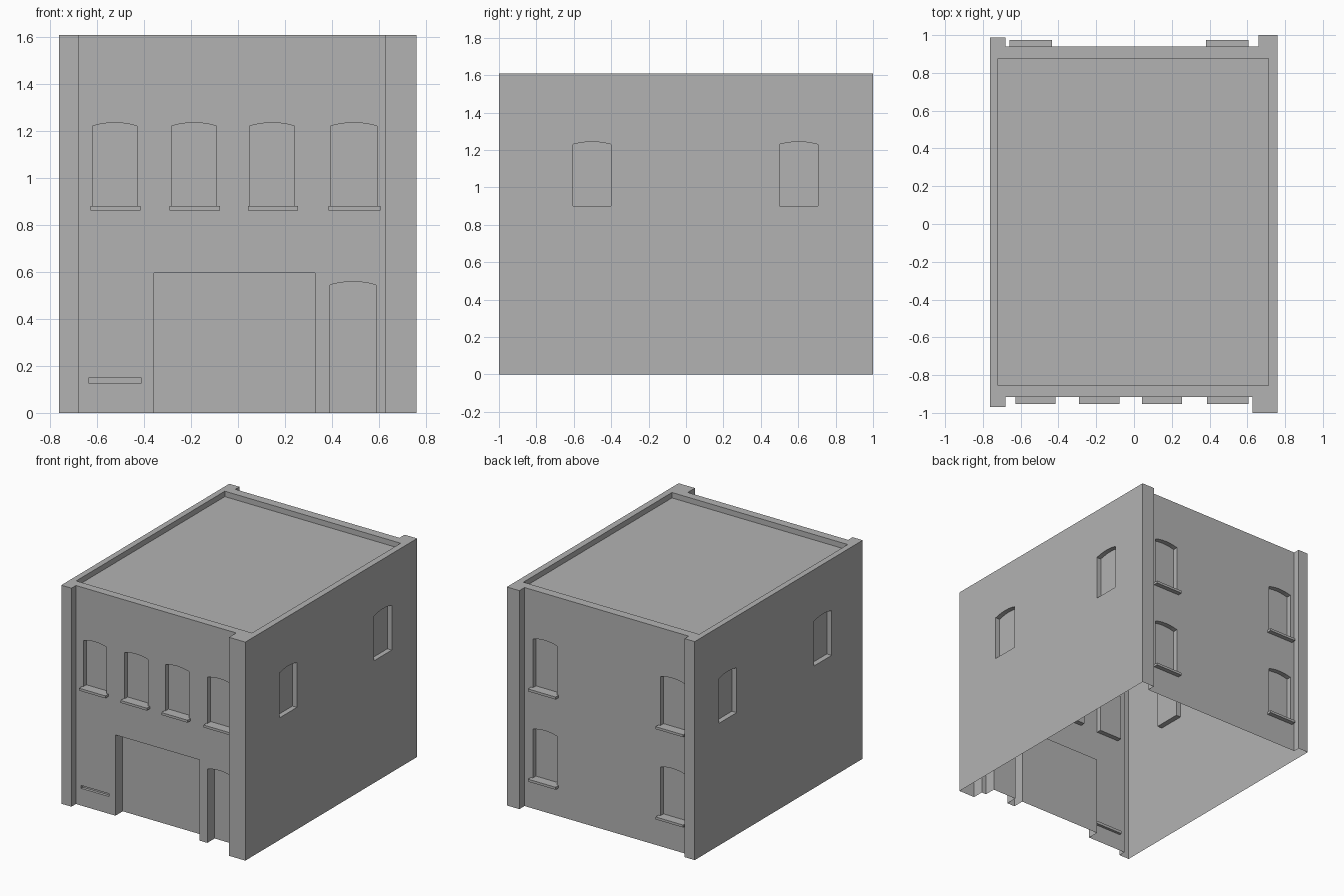
import bpy, bmesh

cube = bpy.data.objects.get("Cube")
if cube:
    bpy.data.objects.remove(cube, do_unlink=True)

GREY = (0.45, 0.45, 0.45, 1)
mat = bpy.data.materials.new("plain_grey")
mat.use_nodes = True
mat.diffuse_color = GREY
mat.node_tree.nodes["Principled BSDF"].inputs["Base Color"].default_value = GREY

HEIGHT = 1.61
FRONT, BACK, SIDE = -0.916, 0.94, 0.76


def add_prism(bm, points, axis, start, end):
    """Extrude an outline along an axis from start to end."""
    def place(p, d):
        u, v = p
        return {"x": (d, u, v), "y": (u, d, v), "z": (u, v, d)}[axis]
    a = [bm.verts.new(place(p, start)) for p in points]
    b = [bm.verts.new(place(p, end)) for p in points]
    bm.faces.new(a)
    bm.faces.new(b[::-1])
    for i in range(len(a)):
        j = (i + 1) % len(a)
        bm.faces.new((a[i], b[i], b[j], a[j]))


def make_object(name, bm):
    bmesh.ops.recalc_face_normals(bm, faces=bm.faces)
    mesh = bpy.data.meshes.new(name)
    bm.to_mesh(mesh)
    bm.free()
    mesh.materials.append(mat)
    obj = bpy.data.objects.new(name, mesh)
    bpy.context.collection.objects.link(obj)
    return obj


def rect(u0, u1, v0, v1):
    return [(u0, v0), (u1, v0), (u1, v1), (u0, v1)]


def arched(u0, u1, v0, spring, rise=0.014, steps=6):
    """Opening outline with a shallow arched head."""
    pts = [(u0, v0), (u1, v0)]
    for i in range(steps + 1):
        t = 1 - 2 * i / steps
        pts.append(((u0 + u1) / 2 + t * (u1 - u0) / 2, spring + rise * (1 - t * t)))
    return pts


# Building body with corner piers
bm = bmesh.new()
footprint = [(-0.763, -0.968), (-0.68, -0.968), (-0.68, FRONT), (0.627, FRONT),
             (0.627, -1), (SIDE, -1), (SIDE, 1), (0.658, 1), (0.658, BACK),
             (-0.68, BACK), (-0.68, 0.988), (-0.763, 0.988)]
add_prism(bm, footprint, "z", 0, HEIGHT)
body = make_object("building_shell", bm)

# Cutters: sunken roof, windows, entrance, door and slot
cut = bmesh.new()
add_prism(cut, rect(-0.72, 0.713, -0.855, 0.875), "z", HEIGHT - 0.04, HEIGHT + 0.1)
front_windows = [(-0.62, -0.43), (-0.283, -0.092), (0.05, 0.24), (0.394, 0.592)]
back_windows = [(-0.645, -0.45), (0.395, 0.59)]
back_floors = [0.225, 0.89]
side_windows = [(-0.605, -0.4), (0.5, 0.705)]
REVEAL = 0.036
for u0, u1 in front_windows:
    add_prism(cut, arched(u0, u1, 0.881, 1.222), "y", FRONT - 0.1, FRONT + REVEAL)
for u0, u1 in back_windows:
    for z in back_floors:
        add_prism(cut, arched(u0, u1, z, z + 0.36), "y", BACK - REVEAL, BACK + 0.1)
for u0, u1 in side_windows:
    for s in (-1, 1):
        add_prism(cut, arched(u0, u1, 0.9, 1.23), "x", s * (SIDE - REVEAL), s * (SIDE + 0.1))
add_prism(cut, rect(-0.358, 0.327, -0.1, 0.595), "y", FRONT - 0.1, FRONT + 0.085)
add_prism(cut, arched(0.391, 0.588, -0.1, 0.545), "y", FRONT - 0.1, FRONT + 0.085)
add_prism(cut, rect(-0.637, -0.41, 0.127, 0.148), "y", FRONT - 0.1, FRONT + 0.02)
cutter = make_object("opening_cutter", cut)
cutter.hide_render = True

mod = body.modifiers.new("openings", "BOOLEAN")
mod.operation = "DIFFERENCE"
mod.solver = "EXACT"
mod.object = cutter
bpy.context.view_layer.objects.active = body
bpy.ops.object.modifier_apply(modifier=mod.name)
bpy.data.objects.remove(cutter, do_unlink=True)

# Leave the shell open underneath
bm = bmesh.new()
bm.from_mesh(body.data)
floor = [f for f in bm.faces if all(v.co.z < 0.001 for v in f.verts)]
bmesh.ops.delete(bm, geom=floor, context="FACES")
bm.to_mesh(body.data)
bm.free()


# Window sills
def sill(name, u0, u1, top, wall, out):
    b = bmesh.new()
    add_prism(b, rect(u0, u1, top - 0.018, top), "y", wall, out)
    make_object(name, b)


for i, (u0, u1) in enumerate(front_windows):
    sill(f"front_sill_{i + 1}", u0 - 0.008, u1 + 0.015, 0.881, FRONT, -0.952)
for i, (u0, u1) in enumerate(back_windows):
    for j, z in enumerate(back_floors):
        sill(f"back_sill_{i + 1}_floor_{j + 1}", u0 - 0.014, u1 + 0.016, z, BACK, 0.974)
